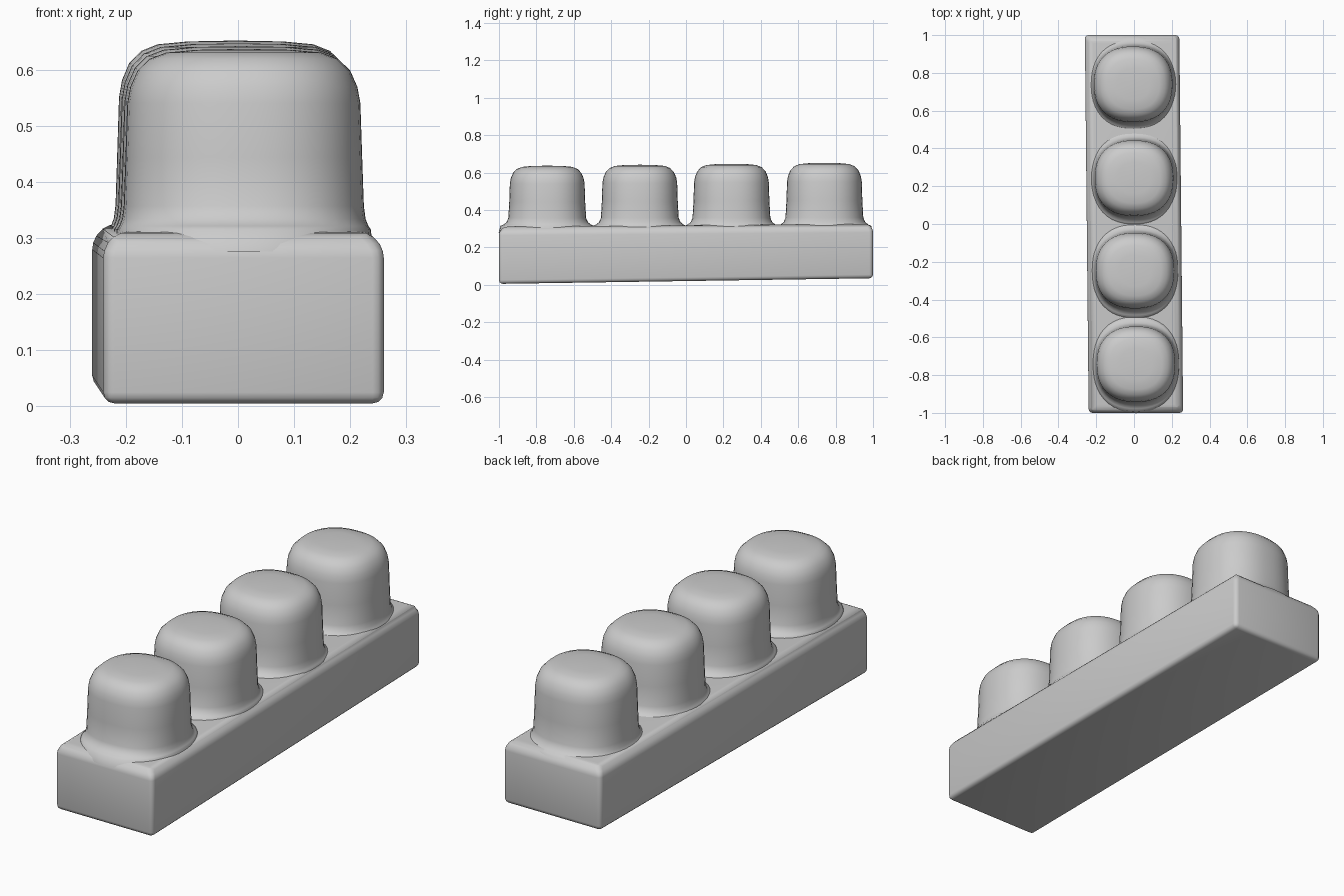
import bpy, bmesh, math

cube = bpy.data.objects.get("Cube")
if cube:
    bpy.data.objects.remove(cube, do_unlink=True)

grey = bpy.data.materials.new("plain grey")
grey.use_nodes = True
colour = (0.6, 0.6, 0.6, 1)
grey.diffuse_color = colour
grey.node_tree.nodes["Principled BSDF"].inputs["Base Color"].default_value = colour


def finish(bm, name, angle):
    """Turn a bmesh into a smooth-shaded object."""
    bmesh.ops.recalc_face_normals(bm, faces=bm.faces)
    mesh = bpy.data.meshes.new(name)
    bm.to_mesh(mesh)
    bm.free()
    mesh.materials.append(grey)
    obj = bpy.data.objects.new(name, mesh)
    bpy.context.collection.objects.link(obj)
    bpy.ops.object.select_all(action='DESELECT')
    obj.select_set(True)
    bpy.context.view_layer.objects.active = obj
    bpy.ops.object.shade_smooth_by_angle(angle=math.radians(angle))


# Base bar: bevelled block, slightly skewed and rising toward the back
bm = bmesh.new()
bmesh.ops.create_cube(bm, size=1)
for v in bm.verts:
    x, y, z = v.co
    v.co = (x * 0.5 - y * 0.02, y * 2, 0.02 + y * 0.03 if z < 0 else 0.318 + y * 0.015)
top = [e for e in bm.edges if all(v.co.z > 0.2 for v in e.verts)]
bmesh.ops.bevel(bm, geom=top, offset=0.045, segments=5, profile=0.5, affect='EDGES')
sharp = [e for e in bm.edges if len(e.link_faces) == 2
         and e.calc_face_angle() > math.radians(60)]
bmesh.ops.bevel(bm, geom=sharp, offset=0.02, segments=3, profile=0.5, affect='EDGES')
finish(bm, "base_bar", 40)

# Stud profile: (share of radius, share of height, foot flare)
PROFILE = [(1, -0.12, 0.055), (1, 0.0, 0.045), (1, 0.02, 0.03), (1, 0.06, 0.013),
           (1, 0.13, 0.003), (0.99, 0.4, 0), (0.975, 0.7, 0), (0.95, 0.79, 0),
           (0.89, 0.88, 0), (0.79, 0.945, 0), (0.65, 0.98, 0), (0.4, 0.995, 0)]
SIDES = 48
FOOT = 0.315


def stud(name, cx, cy, rx, ry, height):
    """Rounded, slightly squarish knob with a soft foot toward its neighbours."""
    bm = bmesh.new()
    rings = []
    for share, h, flare in PROFILE:
        ring = []
        for i in range(SIDES):
            a = math.tau * i / SIDES
            c, s = math.cos(a), math.sin(a)
            k = (abs(c) ** 2.35 + abs(s) ** 2.35) ** (-1 / 2.35)
            x = cx + c * k * (rx * share + flare * 0.3)
            y = cy + s * k * (ry * share + flare)
            ring.append(bm.verts.new((x, y, FOOT + height * h)))
        rings.append(ring)
    for low, high in zip(rings, rings[1:]):
        for i in range(SIDES):
            j = (i + 1) % SIDES
            bm.faces.new((low[i], low[j], high[j], high[i]))
    tip = bm.verts.new((cx, cy, FOOT + height))
    for i in range(SIDES):
        bm.faces.new((rings[-1][i], rings[-1][(i + 1) % SIDES], tip))
    bm.faces.new(rings[0][::-1])
    finish(bm, name, 60)


# Four studs in a row, a touch taller toward the back
for n, y in enumerate((-0.742, -0.247, 0.243, 0.74)):
    stud(f"stud_{n + 1}", 0.003 - y * 0.01, y, 0.213, 0.205, 0.322 + n * 0.005)
